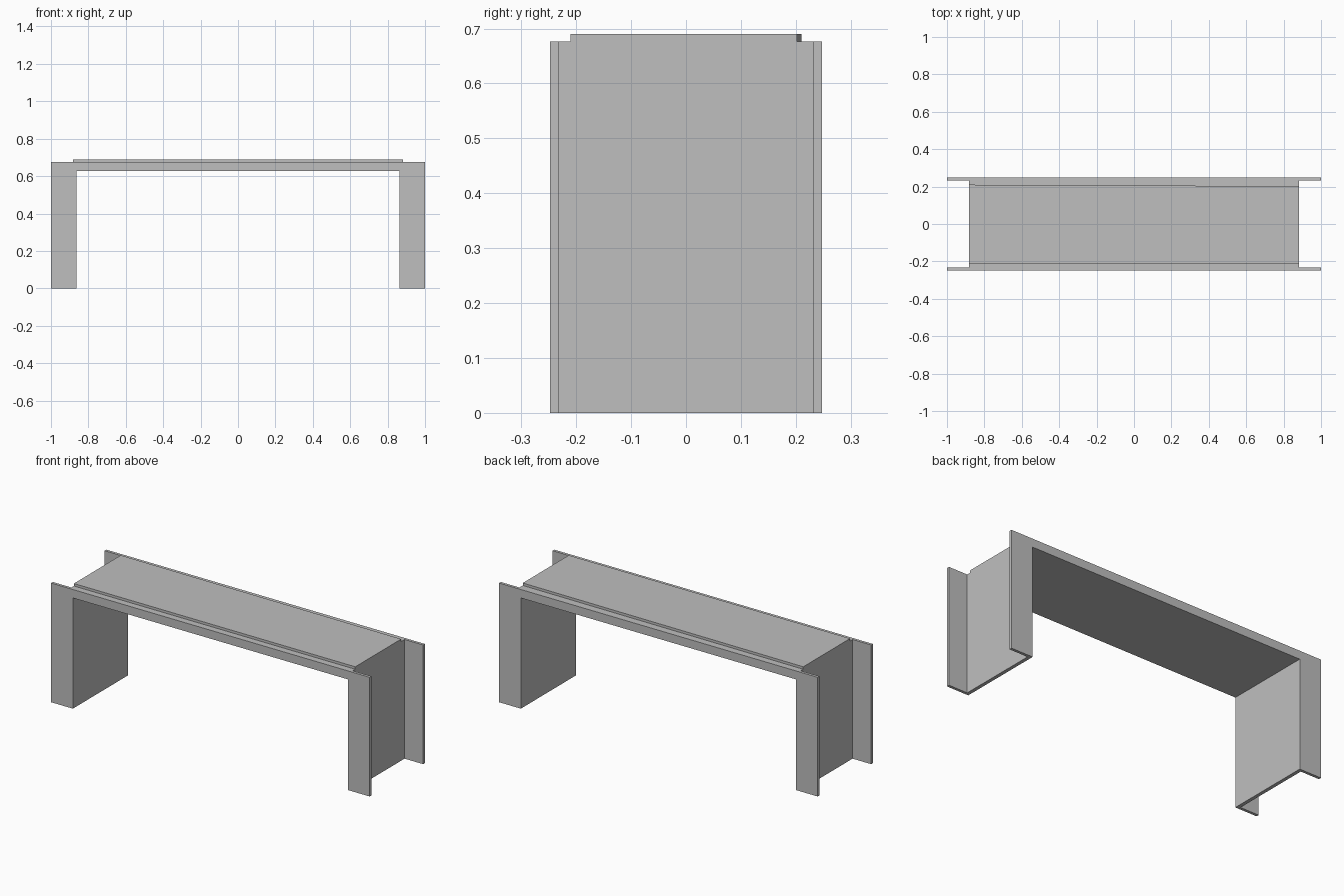
import bpy
import bmesh
from mathutils import Vector

cube = bpy.data.objects.get("Cube")
if cube:
    bpy.data.objects.remove(cube, do_unlink=True)

grey = bpy.data.materials.new("plain_grey")
grey.use_nodes = True
colour = (0.52, 0.52, 0.52, 1)
grey.diffuse_color = colour
grey.node_tree.nodes["Principled BSDF"].inputs["Base Color"].default_value = colour

INNER, WALL, OUTER = 0.863, 0.883, 1.0    # half widths
SOFFIT, SHOULDER, TOP = 0.628, 0.676, 0.69
WEB, EDGE, RAISED = 0.232, 0.248, 0.21    # half depths


def extrude(name, points, offset):
    """Prism from a closed outline of 3D points."""
    bm = bmesh.new()
    face = bm.faces.new([bm.verts.new(p) for p in points])
    result = bmesh.ops.extrude_face_region(bm, geom=[face])
    moved = [v for v in result["geom"] if isinstance(v, bmesh.types.BMVert)]
    bmesh.ops.translate(bm, verts=moved, vec=Vector(offset))
    bmesh.ops.recalc_face_normals(bm, faces=bm.faces)
    mesh = bpy.data.meshes.new(name)
    bm.to_mesh(mesh)
    bm.free()
    mesh.materials.append(grey)
    obj = bpy.data.objects.new(name, mesh)
    bpy.context.collection.objects.link(obj)


def portal(half_width, y):
    """Upside-down U outline in the front plane."""
    half = [(half_width, 0), (half_width, SHOULDER)]
    inner = [(INNER, SOFFIT), (INNER, 0)]
    outline = [(-x, z) for x, z in half] + [(x, z) for x, z in half[::-1]]
    outline += [(x, z) for x, z in inner[::-1]] + [(-x, z) for x, z in inner]
    return [(x, y, z) for x, z in outline]


# Walls and deck, one bent channel web
extrude("walls_and_deck", portal(WALL, -WEB), (0, 2 * WEB, 0))

# Wide flanges at front and back
extrude("front_flange", portal(OUTER, -EDGE), (0, EDGE - WEB, 0))
extrude("back_flange", portal(OUTER, WEB), (0, EDGE - WEB, 0))

# Raised top plate, its back edge slightly skewed
extrude("raised_top_plate",
        [(-WALL, -RAISED, SHOULDER), (WALL, -RAISED, SHOULDER),
         (WALL, RAISED - 0.008, SHOULDER), (-WALL, RAISED, SHOULDER)],
        (0, 0, TOP - SHOULDER))
